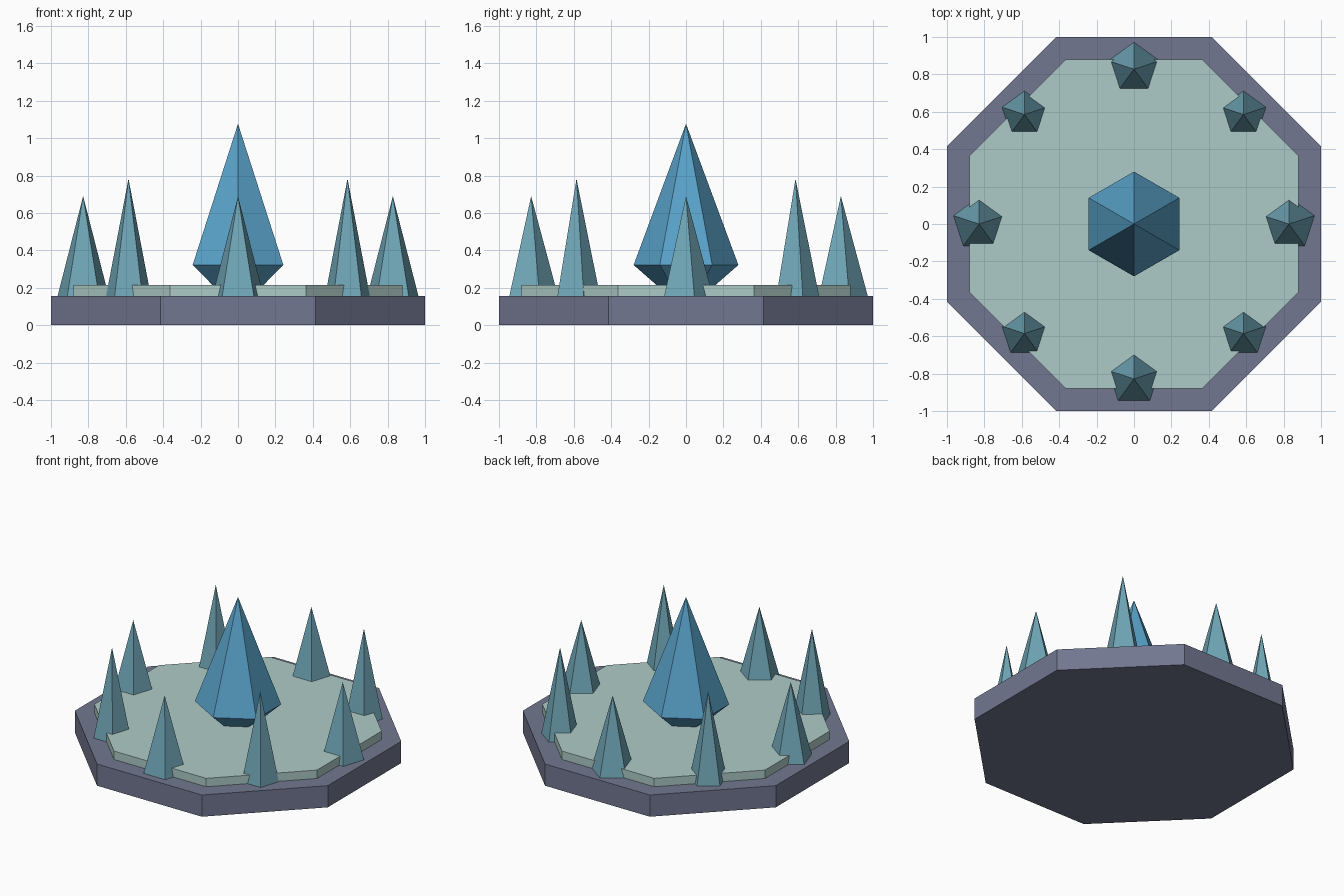
import bpy
import bmesh
from math import cos, sin, pi

if "Cube" in bpy.data.objects:
    bpy.data.objects.remove(bpy.data.objects["Cube"])


def material(name, color):
    m = bpy.data.materials.new(name)
    m.diffuse_color = color
    m.use_nodes = True
    m.node_tree.nodes["Principled BSDF"].inputs["Base Color"].default_value = m.diffuse_color
    return m


def turned(name, sides, rings, mat, loc=(0, 0), start=pi / 2):
    """Flat-faced solid from (radius, z) rings; a zero radius closes to a point."""
    bm = bmesh.new()
    loops = []
    for r, z in rings:
        count = sides if r > 0 else 1
        loops.append([bm.verts.new((r * cos(start + 2 * pi * i / sides),
                                    r * sin(start + 2 * pi * i / sides), z))
                      for i in range(count)])
    for low, high in zip(loops, loops[1:]):
        for i in range(sides):
            j = (i + 1) % sides
            if len(high) == 1:
                bm.faces.new((low[i], low[j], high[0]))
            else:
                bm.faces.new((low[i], low[j], high[j], high[i]))
    bm.faces.new(loops[0][::-1])
    if len(loops[-1]) > 1:
        bm.faces.new(loops[-1])
    mesh = bpy.data.meshes.new(name)
    bm.to_mesh(mesh)
    bm.free()
    mesh.materials.append(mat)
    obj = bpy.data.objects.new(name, mesh)
    obj.location = (loc[0], loc[1], 0)
    bpy.context.collection.objects.link(obj)
    return obj


stone = material("stone", (0.17, 0.185, 0.28, 1))
ice = material("ice", (0.42, 0.60, 0.57, 0.85))
crystal = material("crystal", (0.10, 0.36, 0.58, 1))
shard = material("shard", (0.16, 0.38, 0.47, 1))

# Octagonal base and raised slab, flat sides facing the axes
octagon = 1 / cos(pi / 8)
turned("base", 8, [(octagon, 0), (octagon, 0.155)], stone, start=pi / 8)
turned("top_slab", 8, [(0.88 * octagon, 0.155), (0.88 * octagon, 0.215)],
       ice, start=pi / 8)

# Large central crystal, narrowing into the slab
turned("central_crystal", 6, [(0.095, 0.16), (0.28, 0.322), (0, 1.077)], crystal)

# Ring of eight shards, alternating short and tall
for k in range(8):
    a = k * pi / 4
    radius, tip = ((0.144, 0.69), (0.126, 0.783))[k % 2]
    turned(f"shard_{k + 1}", 5, [(radius, 0.155), (0, tip)], shard,
           loc=(0.828 * cos(a), 0.828 * sin(a)))
